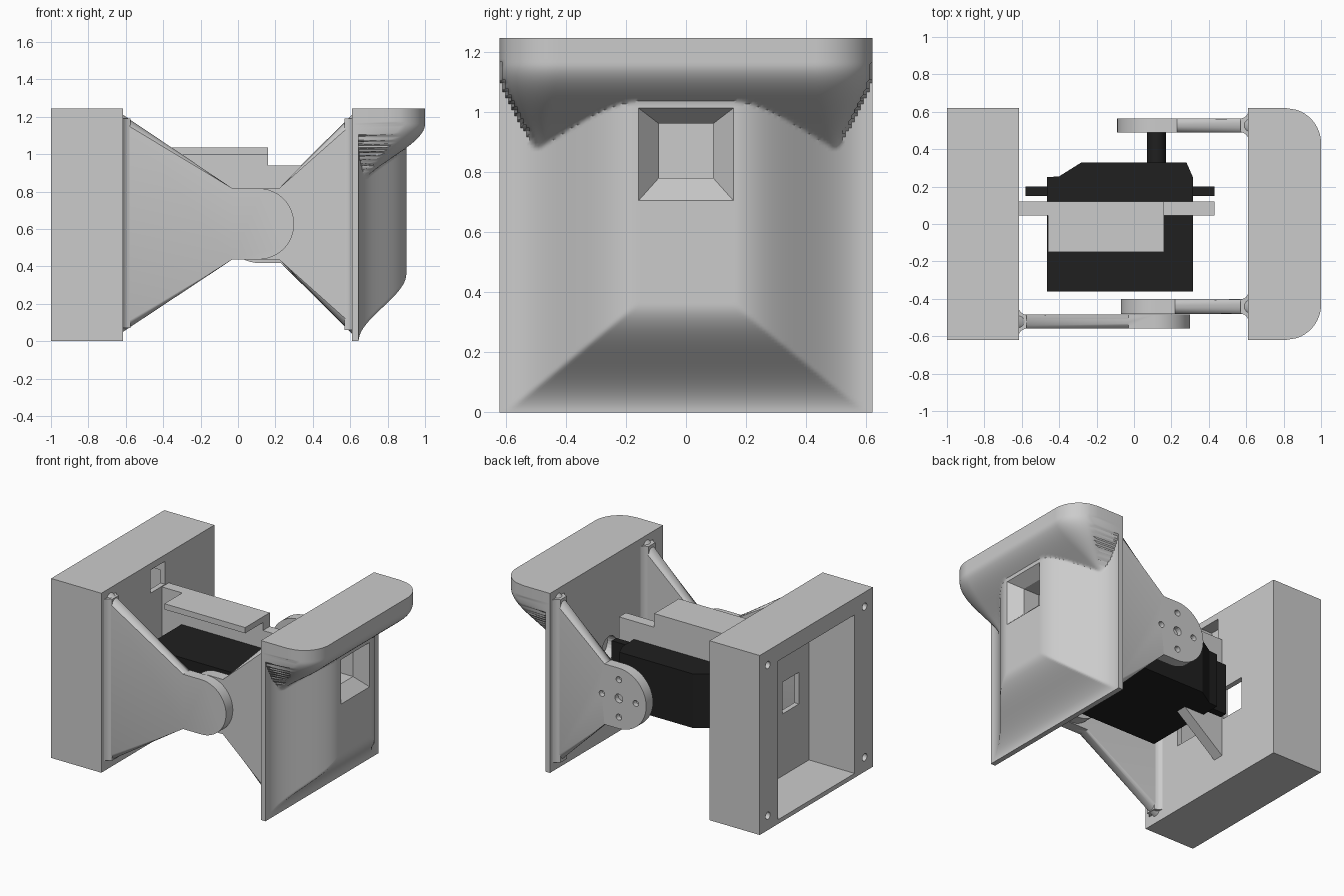
import bpy, bmesh, math
from mathutils import Vector

if "Cube" in bpy.data.objects:
    bpy.data.objects.remove(bpy.data.objects["Cube"])

def material(name, v):
    m = bpy.data.materials.new(name)
    m.diffuse_color = (v, v, v, 1)
    m.use_nodes = True
    m.node_tree.nodes["Principled BSDF"].inputs["Base Color"].default_value = m.diffuse_color
    return m

GREY = material("light grey plastic", 0.6)
BLACK = material("black plastic", 0.014)

def finish(bm, name, mat, smooth=False):
    bmesh.ops.recalc_face_normals(bm, faces=bm.faces[:])
    me = bpy.data.meshes.new(name)
    bm.to_mesh(me)
    bm.free()
    me.materials.append(mat)
    ob = bpy.data.objects.new(name, me)
    bpy.context.collection.objects.link(ob)
    if smooth:
        bpy.ops.object.select_all(action='DESELECT')
        ob.select_set(True)
        bpy.context.view_layer.objects.active = ob
        bpy.ops.object.shade_smooth_by_angle(angle=math.radians(35))
    return ob

def prism(name, pts, axis, a, b, mat=GREY, smooth=False, round_slopes=0):
    """Extrude a 2D outline along an axis: y takes (x,z), z takes (x,y), x takes (y,z)."""
    place = {'x': lambda p, h: (h, p[0], p[1]), 'y': lambda p, h: (p[0], h, p[1]),
             'z': lambda p, h: (p[0], p[1], h)}[axis]
    bm = bmesh.new()
    lo = [bm.verts.new(place(p, a)) for p in pts]
    hi = [bm.verts.new(place(p, b)) for p in pts]
    bm.faces.new(lo)
    bm.faces.new(hi)
    n = len(pts)
    for i in range(n):
        j = (i + 1) % n
        bm.faces.new((lo[i], lo[j], hi[j], hi[i]))
    bmesh.ops.recalc_face_normals(bm, faces=bm.faces[:])
    if round_slopes:
        slopes = []
        for e in bm.edges:
            d = e.verts[0].co - e.verts[1].co
            if d.length > 0.3 and abs(d.x) > 0.1 and abs(d.z) > 0.1:
                slopes.append(e)
        bmesh.ops.bevel(bm, geom=slopes, offset=round_slopes, segments=5,
                        profile=0.5, affect='EDGES', clamp_overlap=True)
    return finish(bm, name, mat, smooth)

def box(name, x, y, z, mat=GREY):
    return prism(name, [(x[0], y[0]), (x[1], y[0]), (x[1], y[1]), (x[0], y[1])], 'z', *z, mat)

def circle(cx, cy, r, n=24, a0=0, a1=2 * math.pi, closed=True):
    m = n if closed else n - 1
    return [(cx + r * math.cos(a0 + (a1 - a0) * i / m), cy + r * math.sin(a0 + (a1 - a0) * i / m))
            for i in range(n)]

def cut(ob, cutters):
    for c in cutters:
        c.hide_render = True
        m = ob.modifiers.new("cut", 'BOOLEAN')
        m.operation, m.solver, m.object = 'DIFFERENCE', 'EXACT', c
    dg = bpy.context.evaluated_depsgraph_get()
    me = bpy.data.meshes.new_from_object(ob.evaluated_get(dg))
    ob.modifiers.clear()
    ob.data = me
    for c in cutters:
        bpy.data.objects.remove(c)

# Hollow rear housing, open towards -x, with wire windows and screw holes
housing = box("housing", (-1, -0.615), (-0.62, 0.62), (0, 1.245))
cutters = [box("cut_cavity", (-1.1, -0.65), (-0.42, 0.42), (0.03, 1.13)),
           box("cut_top_window", (-0.7, -0.5), (-0.08, 0.08), (1.04, 1.2))]
for s in (-1, 1):
    y = sorted((s * 0.13, s * 0.31))
    cutters.append(box("cut_window", (-0.7, -0.5), y, (0.46, 0.68)))
    for z in (0.1, 1.145):
        cutters.append(prism("cut_screw", circle(s * 0.53, z, 0.025), 'x', -1.1, -0.85))
cut(housing, cutters)

# Sculpted front shell: height of the surface over the (y, z) plane
def ease(t):
    t = min(max(t, 0), 1)
    return t * t * (3 - 2 * t)

def shell_x(y, z):
    y = abs(y)
    body = 0.645 + 0.255 * min(ease((0.6 - y) / 0.44), ease(z / 0.36))
    d = 0.355 * (1 - ease((z - 0.8) / 0.36))       # bumper inset at this height
    half = 0.62 - 0.375 * d
    bumper = 0
    if y <= half + 1e-6:
        r = max(0.19 * (1 - d / 0.36), 0.002)
        over = min(max((y - (half - r)) / r, 0), 1)
        bumper = 1 - d - r + r * math.sqrt(1 - over * over)
    return max(0.645, body, bumper)

NY, NZ = 124, 125
bm = bmesh.new()
grid = []
for j in range(NZ + 1):
    z = 1.245 * j / NZ
    row = []
    for i in range(NY + 1):
        y = -0.62 + 1.24 * i / NY
        row.append(bm.verts.new((shell_x(y, z), y, z)))
    grid.append(row)
for j in range(NZ):
    for i in range(NY):
        bm.faces.new((grid[j][i], grid[j][i + 1], grid[j + 1][i + 1], grid[j + 1][i]))
rim = ([grid[0][i] for i in range(NY)] + [grid[j][NY] for j in range(NZ)] +
       [grid[NZ][i] for i in range(NY, 0, -1)] + [grid[j][0] for j in range(NZ, 0, -1)])
back = [bm.verts.new((0.61, v.co.y, v.co.z)) for v in rim]
for i in range(len(rim)):
    j = (i + 1) % len(rim)
    bm.faces.new((rim[i], rim[j], back[j], back[i]))
bm.faces.new(back)
shell = finish(bm, "front_shell", GREY, smooth=True)

# Flared window and round cable hole in the shell
bm = bmesh.new()
rings = []
for x, hy, z0, z1 in ((0.70, 0.09, 0.78, 0.96), (0.82, 0.09, 0.78, 0.96), (0.92, 0.175, 0.685, 1.025)):
    rings.append([bm.verts.new((x, a, b)) for a, b in ((-hy, z0), (hy, z0), (hy, z1), (-hy, z1))])
bm.faces.new(rings[0])
bm.faces.new(rings[-1])
for a, b in zip(rings, rings[1:]):
    for i in range(4):
        bm.faces.new((a[i], a[(i + 1) % 4], b[(i + 1) % 4], b[i]))
flare = finish(bm, "cut_flare", GREY)
cut(shell, [flare, prism("cut_cable", circle(-0.03, 0.62, 0.08), 'x', 0.55, 0.68)])

# Hinge arms: tapered web from a wall to a round end, with a fillet at the wall
def arm(name, wall, z0, z1, neck, cx, r, y0, y1):
    s = 1 if cx > wall else -1
    cz = 0.627
    a = math.pi / 2
    end = circle(cx, cz, r, 25, -a, a if s > 0 else -3 * a, closed=False)
    pts = [(wall, z0), (neck, cz - r)] + end + [(neck, cz + r), (wall, z1)]
    ob = prism(name, pts, 'y', y0, y1, smooth=True, round_slopes=0.034)
    m, h = (y0 + y1) / 2, (y1 - y0) / 2
    side = [(0, 0.028), (0.01, 0.012), (0.022, 0.004), (0.04, -0.002)]
    foot = ([(wall + s * u, m - h - v) for u, v in side] +
            [(wall + s * u, m + h + v) for u, v in reversed(side)])
    prism(name + "_fillet", foot, 'z', z0 + 0.02, z1 - 0.02, smooth=True)
    return ob

arm("housing_arm", -0.615, 0.05, 1.21, -0.03, 0.11, 0.19, -0.56, -0.485)
arm("shell_front_arm", 0.61, 0.04, 1.21, 0.22, 0.12, 0.19, -0.48, -0.402)
rear = arm("shell_rear_arm", 0.61, 0.04, 1.21, 0.23, 0.12, 0.21, 0.49, 0.565)
holes = [(0.12, 0.627, 0.03)] + [(0.12 + 0.13 * math.cos(k * math.pi / 2),
                                  0.627 + 0.13 * math.sin(k * math.pi / 2), 0.021) for k in range(4)]
cut(rear, [prism("cut_hole", circle(x, z, r, 16), 'y', 0.53, 0.6) for x, z, r in holes])

# Motor: chamfered body, mounting tabs and output shaft
prism("motor_body", [(-0.465, -0.36), (0.315, -0.36), (0.315, 0.25), (0.28, 0.33), (-0.28, 0.33),
                     (-0.40, 0.255), (-0.465, 0.25)], 'z', 0.44, 0.815, BLACK)
for x in ((-0.58, -0.46), (0.31, 0.43)):
    box("motor_tab", x, (0.15, 0.2), (0.45, 0.805), BLACK)
prism("motor_shaft", circle(0.12, 0.627, 0.05), 'y', 0.32, 0.495, BLACK, smooth=True)

# Motor bracket: upright plate, cover slab and triangular rib under it
prism("bracket_plate", [(-0.615, 0.45), (0.43, 0.45), (0.43, 0.94), (0.16, 0.94), (0.16, 1.035),
                        (-0.615, 1.035)], 'y', 0.045, 0.12)
box("bracket_slab", (-0.46, 0.16), (-0.15, 0.12), (0.995, 1.035))
prism("bracket_rib", [(-0.615, 0.2), (-0.3, 0.45), (-0.615, 0.45)], 'y', 0.045, 0.12)
